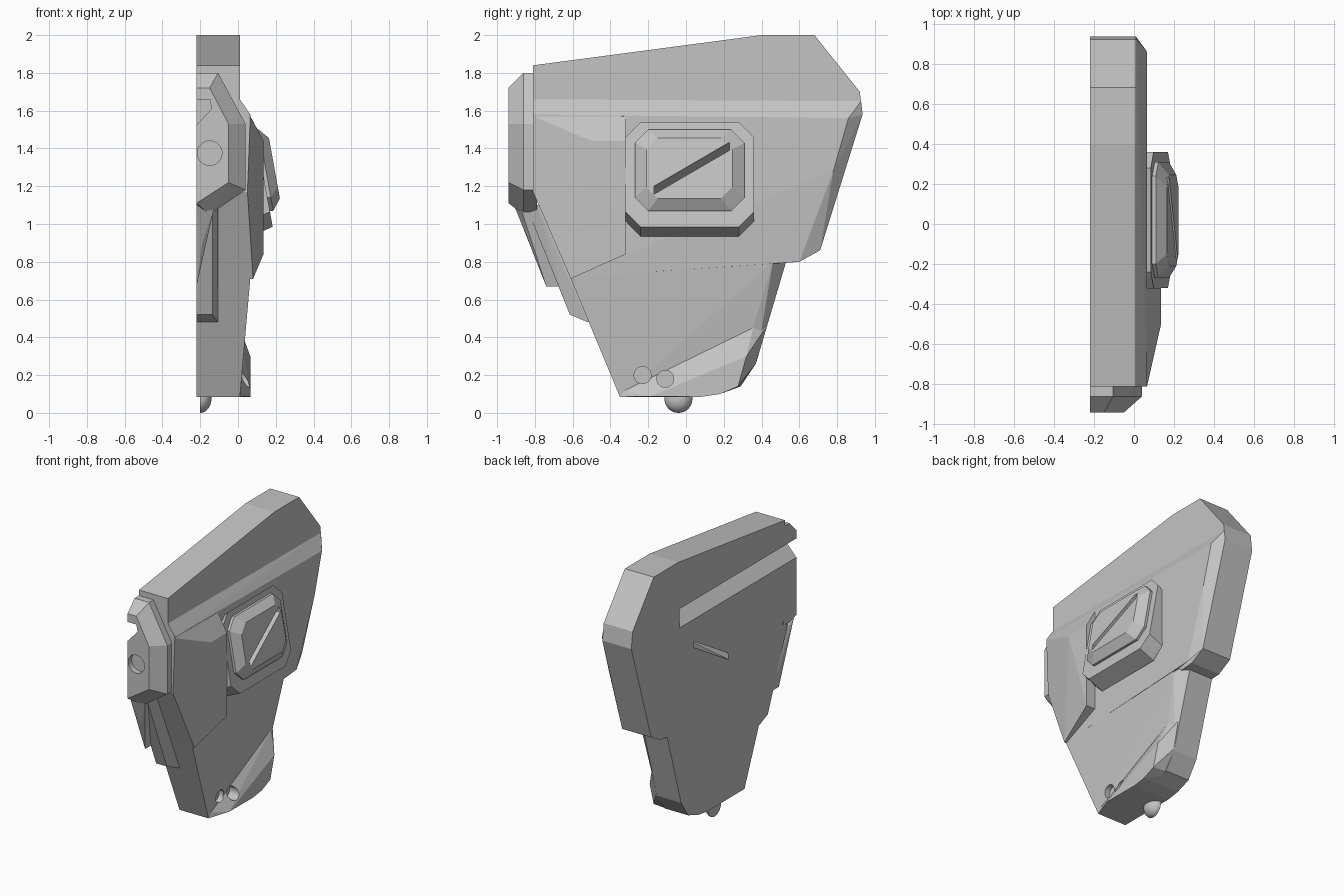
import bpy, bmesh
from mathutils import Vector, Matrix

cube = bpy.data.objects.get("Cube")
if cube:
    bpy.data.objects.remove(cube)

grey = bpy.data.materials.new("plain_grey")
grey.use_nodes = True
grey.diffuse_color = (0.55, 0.55, 0.55, 1)
bsdf = next(n for n in grey.node_tree.nodes if n.type == 'BSDF_PRINCIPLED')
bsdf.inputs["Base Color"].default_value = (0.55, 0.55, 0.55, 1)
INNER = -0.22  # flat inner side of the shell


def finish(name, bm):
    bmesh.ops.recalc_face_normals(bm, faces=bm.faces[:])
    mesh = bpy.data.meshes.new(name)
    bm.to_mesh(mesh)
    bm.free()
    mesh.materials.append(grey)
    ob = bpy.data.objects.new(name, mesh)
    bpy.context.collection.objects.link(ob)
    return ob


def hull(name, points):
    """Convex solid around the points, with flat areas merged."""
    bm = bmesh.new()
    for p in points:
        bm.verts.new(p)
    res = bmesh.ops.convex_hull(bm, input=bm.verts[:])
    loose = {v for v in res["geom_interior"] + res["geom_unused"]
             if isinstance(v, bmesh.types.BMVert)}
    bmesh.ops.delete(bm, geom=list(loose), context='VERTS')
    bmesh.ops.dissolve_limit(bm, angle_limit=0.02, verts=bm.verts[:], edges=bm.edges[:])
    return finish(name, bm)


def at_x(x, yz):
    return [(x, y, z) for y, z in yz]


def at_y(y, xz):
    return [(x, y, z) for x, z in xz]


def cylinder(name, centre, radius, depth, axis):
    bm = bmesh.new()
    turn = Vector((0, 0, 1)).rotation_difference(Vector(axis)).to_matrix().to_4x4()
    bmesh.ops.create_cone(bm, cap_ends=True, segments=32, radius1=radius, radius2=radius,
                          depth=depth, matrix=Matrix.Translation(centre) @ turn)
    return finish(name, bm)


def cut(targets, cutter):
    cutter.hide_render = True
    for ob in targets:
        mod = ob.modifiers.new("cut", 'BOOLEAN')
        mod.operation = 'DIFFERENCE'
        mod.solver = 'EXACT'
        mod.object = cutter
        bpy.context.view_layer.objects.active = ob
        bpy.ops.object.modifier_apply(modifier=mod.name)
    bpy.data.objects.remove(cutter)


# Upper body slab
upper = [(-.81, 1.84), (.4, 2), (.68, 2), (.92, 1.7), (.935, 1.58), (.71, .86),
         (.6, .8), (-.61, .71), (-.81, 1.17)]
upper_body = hull("upper_body", at_x(INNER, upper) + at_x(.01, upper))

# Raised side panel with its chamfered rear edge
side_panel = hull("side_panel",
                  at_x(-.05, [(-.81, 1.66), (-.81, 1.17), (-.61, .71)]) +
                  at_x(.01, [(-.81, 1.66), (.927, 1.65), (.935, 1.58), (.71, .86)]) +
                  at_x(.065, [(-.81, 1.58), (.86, 1.56), (.78, 1.28), (-.32, .86), (-.61, .72)]) +
                  [(.045, .6, .8)])

# Lower body tapering inward, and the flared toe below it
low = [(.53, .8), (.37, .26), (.29, .14), (.18, .1), (.08, .085), (-.35, .085), (-.61, .71)]
lower_body = hull("lower_body", at_x(INNER, low) + at_x(-.03, low) +
                  at_x(.01, [(-.35, .085), (-.33, .12), (.355, .45)]) +
                  [(.045, .46, .8), (.065, -.32, .84), (.065, -.61, .71)])
toe = hull("toe", at_x(-.1, low[1:6]) + [(-.1, .42, .45)] +
           at_x(-.02, [(.37, .26), (.42, .45)]) +
           at_x(.01, [(-.35, .085), (-.33, .12), (.355, .45)]) +
           at_x(.065, [(-.19, .087), (.32, .3), (.275, .14), (.18, .1), (.08, .085)]))

# Cheek plate
cheek = [(-.81, 1.57), (-.5, 1.44), (-.32, 1.44), (-.32, .84), (-.61, .71), (-.81, 1.17)]
cheek_x = [.065, .135, .135, .135, .08, .05]
cheek_plate = hull("cheek_plate", at_x(0, [(-.81, 1.6), (-.32, 1.57)] + cheek[3:]) +
                   [(.066, -.32, 1.57)] +
                   [(x, y, z) for x, (y, z) in zip(cheek_x, cheek)])


# Ear block: octagonal rings on a tilted plane
def octagon(y0, y1, z0, z1, c, x_mid, tilt=.18):
    ring = [(y0, z0 + c), (y0 + c, z0), (y1 - c, z0), (y1, z0 + c),
            (y1, z1 - c), (y1 - c, z1), (y0 + c, z1), (y0, z1 - c)]
    return [(x_mid - tilt * (z - 1.3), y, z) for y, z in ring]


ear_base = hull("ear_base", octagon(-.32, .36, .935, 1.49, .08, .04, .08) +
                octagon(-.32, .36, .985, 1.54, .08, .127))
ear_cap = hull("ear_cap", octagon(-.27, .31, 1.07, 1.5, .07, .11) +
               octagon(-.27, .31, 1.07, 1.5, .07, .145) +
               octagon(-.21, .245, 1.135, 1.455, .06, .192))

# Face mask
mask_in = [(INNER, 1.72), (-.15, 1.72), (-.05, 1.53), (-.05, 1.22), (INNER, 1.11)]
mask_out = [(INNER, 1.8), (-.105, 1.8), (.04, 1.53), (.04, 1.18), (-.15, 1.05), (INNER, 1.09)]
mask = hull("mask", at_y(-.94, mask_in) + at_y(-.86, mask_out) + at_y(-.79, mask_out))

# Chin pieces
hull("chin_point", [(INNER, -.91, 1.1), (-.13, -.87, 1.07), (-.19, -.83, .9), (INNER, -.74, .67),
                    (-.13, -.74, 1.07), (-.19, -.7, .9), (INNER, -.66, .67)])
hull("chin_bar", [(x, y, z) for y, z, edge in ((-.84, 1.08, -.135), (-.615, .52, -.135),
                                               (-.79, 1.1, -.105), (-.52, .48, -.105),
                                               (-.7, 1.1, -.105), (-.45, .48, -.105))
                  for x in (INNER, edge)])

# Half-round peg under the body
bm = bmesh.new()
bmesh.ops.create_uvsphere(bm, u_segments=32, v_segments=16, radius=.074)
bmesh.ops.scale(bm, vec=(.8, 1, 1), verts=bm.verts[:])
bmesh.ops.translate(bm, vec=(-.2, -.04, .074), verts=bm.verts[:])
cutaway = bmesh.ops.bisect_plane(bm, geom=bm.verts[:] + bm.edges[:] + bm.faces[:],
                                 plane_co=(-.2, 0, 0), plane_no=(-1, 0, 0), clear_outer=True)
bmesh.ops.holes_fill(bm, edges=[e for e in bm.edges if e.is_boundary])
peg = finish("peg", bm)
bpy.context.view_layer.objects.active = peg
peg.select_set(True)
bpy.ops.object.shade_smooth_by_angle()

# Groove along the inner side, open at the front
groove = [(-.26, 1.66), (-.15, 1.66), (-.14, 1.61), (-.26, 1.48)]
cut([upper_body, mask], hull("groove_cutter", at_y(-1.1, groove) + at_y(.39, groove)))

# Slanted slot through the ear
slot = [(y, z + s) for y, z in ((-.17, 1.175), (.23, 1.415)) for s in (-.022, .022)]
cut([upper_body, side_panel, ear_base, ear_cap],
    hull("slot_cutter", at_x(.3, [(y, z + .018) for y, z in slot]) +
         at_x(-.3, [(y, z - .083) for y, z in slot])))

# Round holes in the mask and toe
cut([mask], cylinder("mask_hole_cutter", (-.15, -.94, 1.375), .065, .08, (0, 1, 0)))
for y, z in ((-.23, .2), (-.11, .18)):
    cut([toe, lower_body], cylinder("toe_hole_cutter", (.06, y, z), .045, .16, (1, 0, 0)))
